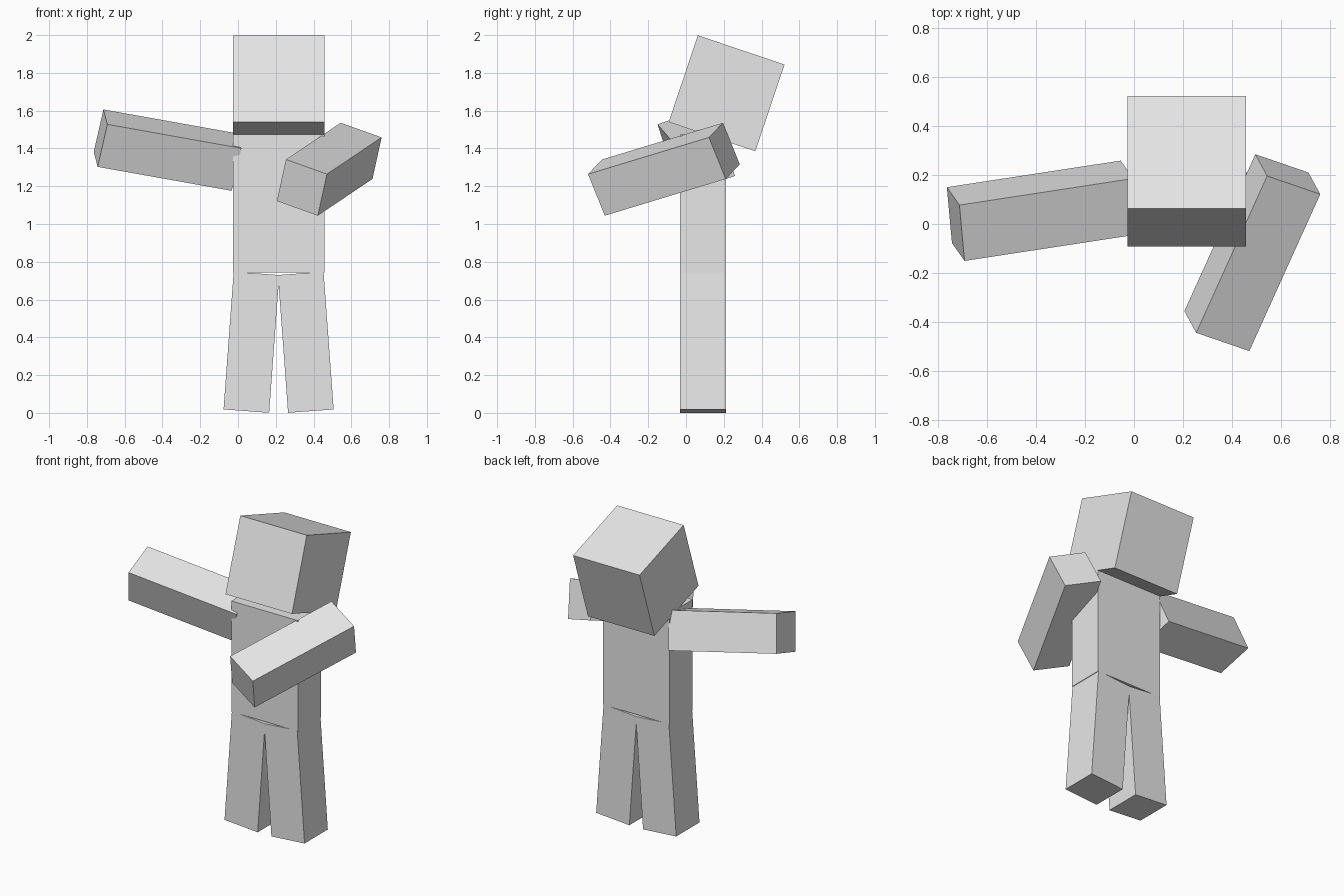
import bpy
from math import radians
from mathutils import Matrix, Vector

cube = bpy.data.objects.get("Cube")
if cube:
    bpy.data.objects.remove(cube, do_unlink=True)

# One plain grey for the whole figure
grey = bpy.data.materials.new("light grey")
grey.use_nodes = True
colour = (0.8, 0.8, 0.8, 1)
grey.diffuse_color = colour
grey.node_tree.nodes["Principled BSDF"].inputs["Base Color"].default_value = colour

THICK = 0.242          # limb thickness; the head and torso are twice as wide
LENGTH = 0.729         # limb and torso length
MID_X, MID_Y = 0.215, 0.09


def box(name, centre, size, turn=Matrix.Identity(3)):
    """Flat-shaded block, sized, turned and placed."""
    bpy.ops.mesh.primitive_cube_add(size=1)
    ob = bpy.context.object
    ob.name = ob.data.name = name
    ob.data.transform(Matrix.Diagonal((*size, 1)))
    ob.matrix_world = Matrix.Translation(centre) @ turn.to_4x4()
    ob.data.materials.append(grey)
    return ob


def frame(along, across):
    """Rotation whose z runs along the limb and x runs across it."""
    z = Vector(along).normalized()
    y = z.cross(Vector(across)).normalized()
    return Matrix((y.cross(z), y, z)).transposed()


# Torso and backward-tilted head
box("torso", (MID_X, MID_Y, 1.108), (2 * THICK, THICK, LENGTH))
box("head", (MID_X, 0.215, 1.692), (2 * THICK,) * 3,
    Matrix.Rotation(radians(-18.6), 3, "X"))

# Legs, slightly spread
for name, side in (("right_leg", -1), ("left_leg", 1)):
    box(name, (MID_X + side * 0.144, MID_Y, 0.374), (THICK, THICK, LENGTH + 0.002),
        Matrix.Rotation(radians(-4.2 * side), 3, "Y"))

# Arms: one out to the side, one reaching forward
limb = (THICK, THICK, LENGTH)
box("right_arm", (-0.373, 0.054, 1.391), limb,
    frame((0.974, 0.149, -0.174), (-0.086, 0.942, 0.325)))
box("left_arm", (0.483, -0.117, 1.29), limb,
    frame((0.289, 0.639, 0.194), (0.215, -0.074, -0.077)))
